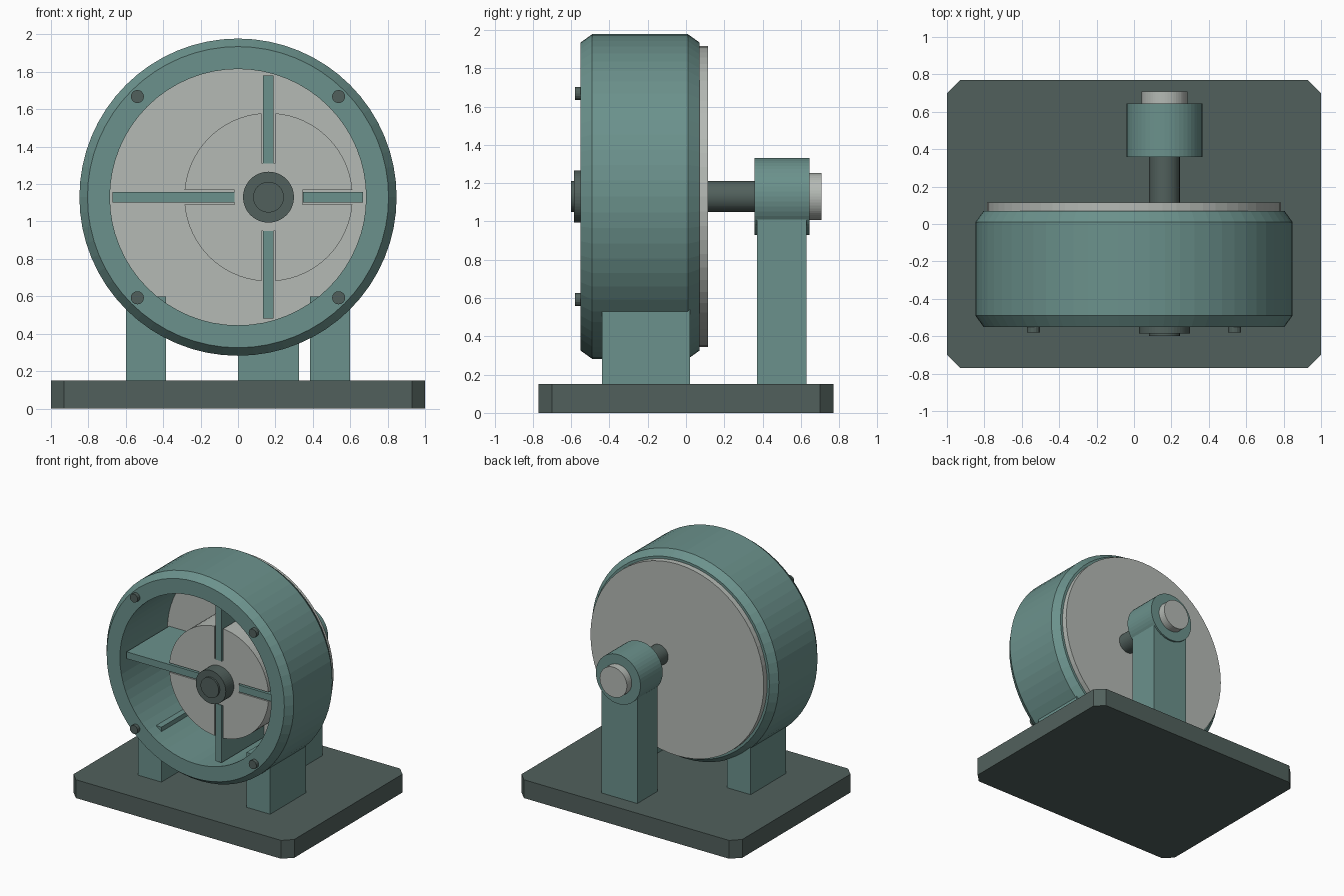
import bpy, bmesh, math
from mathutils import Matrix

cube = bpy.data.objects.get("Cube")
if cube:
    bpy.data.objects.remove(cube, do_unlink=True)


def material(name, color):
    m = bpy.data.materials.new(name)
    m.use_nodes = True
    m.diffuse_color = (*color, 1)
    m.node_tree.nodes["Principled BSDF"].inputs["Base Color"].default_value = (*color, 1)
    return m


teal = material("teal paint", (0.147, 0.285, 0.262))
steel = material("light steel", (0.46, 0.49, 0.46))
dark = material("dark iron", (0.083, 0.118, 0.108))

AXIS_Z = 1.13      # height of the housing and shaft axis
SHAFT_X = 0.163    # eccentric shaft offset


def finish(bm, name, mat):
    bmesh.ops.recalc_face_normals(bm, faces=bm.faces)
    mesh = bpy.data.meshes.new(name)
    bm.to_mesh(mesh)
    bm.free()
    mesh.materials.append(mat)
    obj = bpy.data.objects.new(name, mesh)
    bpy.context.collection.objects.link(obj)
    return obj


def box(name, x, y, z, mat):
    bm = bmesh.new()
    size = [b - a for a, b in (x, y, z)]
    mid = [(a + b) / 2 for a, b in (x, y, z)]
    bmesh.ops.create_cube(bm, size=1, matrix=Matrix.Translation(mid) @ Matrix.Diagonal((*size, 1)))
    return finish(bm, name, mat)


def extrude(name, outline, y0, y1, mat):
    """Outline in x, z pushed along y."""
    bm = bmesh.new()
    face = bm.faces.new([bm.verts.new((x, y0, z)) for x, z in outline])
    new = bmesh.ops.extrude_face_region(bm, geom=[face])["geom"]
    verts = [v for v in new if isinstance(v, bmesh.types.BMVert)]
    bmesh.ops.translate(bm, verts=verts, vec=(0, y1 - y0, 0))
    return finish(bm, name, mat)


def disc(name, x, z, r, y0, y1, mat, sides=48):
    ring = [(x + r * math.cos(math.tau * i / sides), z + r * math.sin(math.tau * i / sides))
            for i in range(sides)]
    return extrude(name, ring, y0, y1, mat)


# Base plate with clipped corners
base = box("base_plate", (-1, 1), (-0.77, 0.77), (0, 0.15), dark)
bm = bmesh.new()
bm.from_mesh(base.data)
uprights = [e for e in bm.edges if abs(e.verts[0].co.z - e.verts[1].co.z) > 0.1]
bmesh.ops.bevel(bm, geom=uprights, offset=0.07, segments=1, affect='EDGES')
bm.to_mesh(base.data)
bm.free()

# Housing ring, turned from a chamfered section
section = [(0.685, -0.55), (0.805, -0.55), (0.848, -0.49),
           (0.848, 0.01), (0.805, 0.07), (0.685, 0.07)]
bm = bmesh.new()
SIDES = 64
rings = []
for i in range(SIDES):
    a = math.tau * i / SIDES
    rings.append([bm.verts.new((r * math.cos(a), y, AXIS_Z + r * math.sin(a))) for r, y in section])
for i, ring in enumerate(rings):
    following = rings[(i + 1) % SIDES]
    for j in range(len(section)):
        k = (j + 1) % len(section)
        bm.faces.new((ring[j], ring[k], following[k], following[j]))
finish(bm, "housing_ring", teal)

# Back cover and front bolts
disc("back_cover", 0, AXIS_Z, 0.785, 0.065, 0.115, steel, 64)
for sx, side in ((-1, "right"), (1, "left")):
    for sz, level in ((-1, "lower"), (1, "upper")):
        disc(f"bolt_{level}_{side}", sx * 0.538, AXIS_Z + sz * 0.538, 0.035, -0.58, -0.54, dark, 16)
    # Housing feet
    box(f"foot_{side}", sorted((sx * 0.385, sx * 0.6)), (-0.44, 0.02), (0.14, 0.6), teal)

# Slotted rotor
R, HALF_SLOT, SLOT_FLOOR = 0.45, 0.038, 0.182
start = math.asin(HALF_SLOT / R)
outline = []
for q in range(4):
    turn = q * math.pi / 2
    points = [(SLOT_FLOOR, -HALF_SLOT), (SLOT_FLOOR, HALF_SLOT)]
    for i in range(17):
        a = start + (math.pi / 2 - 2 * start) * i / 16
        points.append((R * math.cos(a), R * math.sin(a)))
    c, s = math.cos(turn), math.sin(turn)
    outline += [(SHAFT_X + u * c - v * s, AXIS_Z + u * s + v * c) for u, v in points]
extrude("rotor", outline, -0.48, 0.066, steel)

# Sliding vanes reaching out to the bore
V = 0.028
vane_y = (-0.485, 0.066)
upright = (SHAFT_X - V, SHAFT_X + V)
level = (AXIS_Z - V, AXIS_Z + V)
box("vane_upper", upright, vane_y, (1.31, 1.78), teal)
box("vane_lower", upright, vane_y, (0.48, 0.95), teal)
box("vane_right", (-0.67, -0.02), vane_y, level, teal)
box("vane_left", (0.347, 0.668), vane_y, level, teal)

# Shaft line and rear bearing
disc("shaft", SHAFT_X, AXIS_Z, 0.082, -0.6, 0.4, dark)
disc("hub", SHAFT_X, AXIS_Z, 0.136, -0.585, -0.475, dark)
disc("bearing", SHAFT_X, AXIS_Z, 0.202, 0.357, 0.645, teal)
disc("shaft_end", SHAFT_X, AXIS_Z, 0.123, 0.6, 0.708, steel)
box("bearing_post", (0, 0.326), (0.37, 0.63), (0.14, 1.01), teal)
